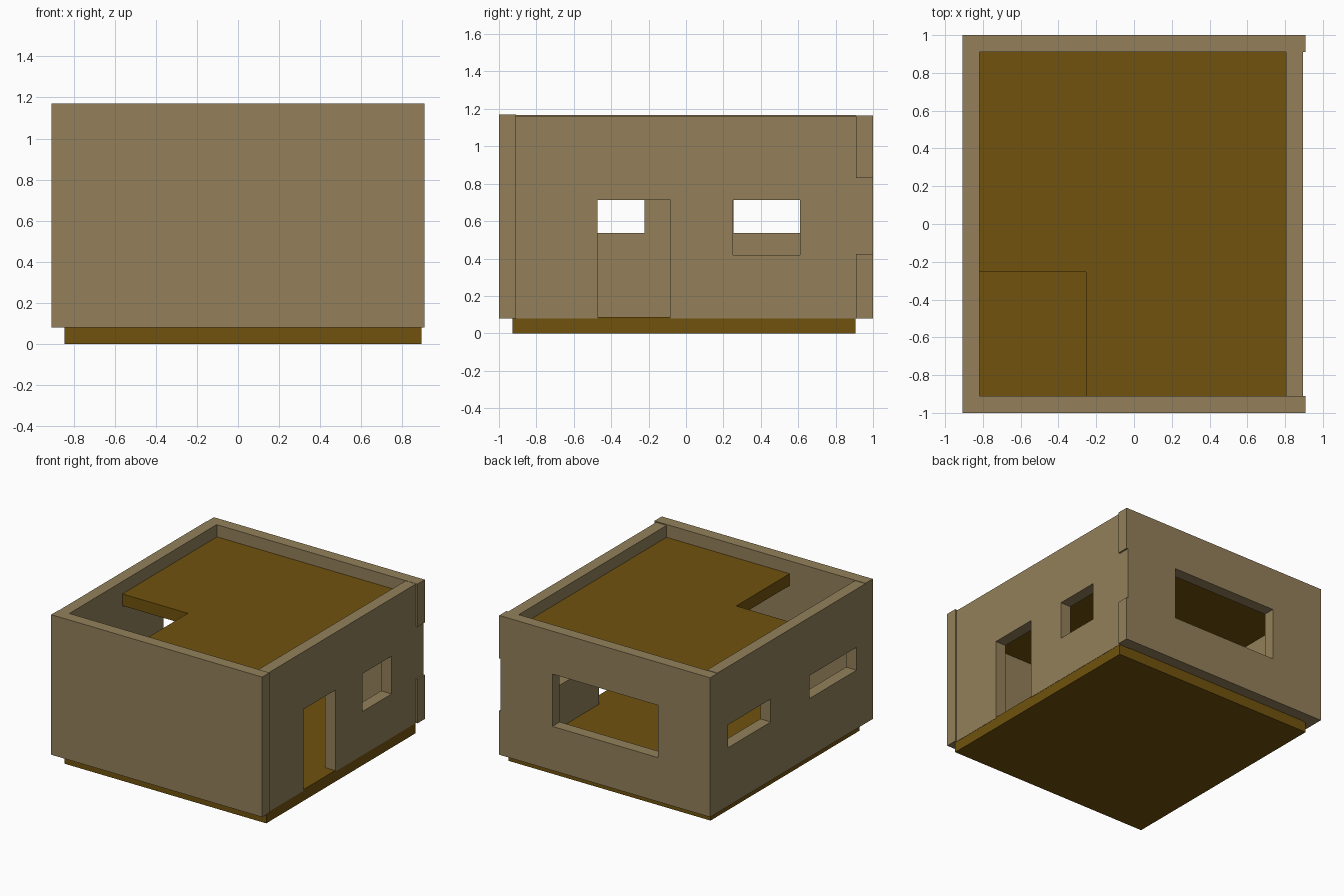
import bpy, bmesh
from mathutils import Vector

if "Cube" in bpy.data.objects:
    bpy.data.objects.remove(bpy.data.objects["Cube"])


def material(name, rgb):
    m = bpy.data.materials.new(name)
    m.diffuse_color = (*rgb, 1)
    m.use_nodes = True
    m.node_tree.nodes["Principled BSDF"].inputs["Base Color"].default_value = m.diffuse_color
    return m


WALL = material("tan_wall", (0.292, 0.216, 0.102))
FLOOR = material("brown_floor", (0.162, 0.084, 0.004))


def plate(name, axis, depth, u, v, openings, mat):
    """Flat plate spanning u by v, 'depth' along axis, with rectangular openings."""
    us = sorted({*u, *(c for o in openings for c in o[:2])})
    vs = sorted({*v, *(c for o in openings for c in o[2:])})

    def point(a, b):
        return {"x": (depth[0], a, b), "y": (a, depth[0], b), "z": (a, b, depth[0])}[axis]

    bm = bmesh.new()
    grid = {(a, b): bm.verts.new(point(a, b)) for a in us for b in vs}
    for a0, a1 in zip(us, us[1:]):
        for b0, b1 in zip(vs, vs[1:]):
            ca, cb = (a0 + a1) / 2, (b0 + b1) / 2
            if any(o[0] < ca < o[1] and o[2] < cb < o[3] for o in openings):
                continue
            bm.faces.new([grid[k] for k in ((a0, b0), (a1, b0), (a1, b1), (a0, b1))])
    bmesh.ops.delete(bm, geom=[p for p in bm.verts if not p.link_faces], context="VERTS")
    # Thicken the sheet along its axis
    shift = Vector([depth[1] - depth[0] if axis == c else 0 for c in "xyz"])
    geom = bmesh.ops.extrude_face_region(bm, geom=bm.faces[:], use_keep_orig=True)["geom"]
    bmesh.ops.translate(bm, vec=shift, verts=[g for g in geom if isinstance(g, bmesh.types.BMVert)])
    bmesh.ops.recalc_face_normals(bm, faces=bm.faces[:])
    me = bpy.data.meshes.new(name)
    bm.to_mesh(me)
    bm.free()
    me.materials.append(mat)
    ob = bpy.data.objects.new(name, me)
    bpy.context.collection.objects.link(ob)
    return ob


# Ground slab, and upper slab with a stairwell notch
plate("ground_floor", "z", (0, 0.088), (-0.845, 0.893), (-0.928, 0.905), [], FLOOR)
plate("upper_floor", "z", (0.978, 1.07), (-0.818, 0.805), (-0.91, 0.91),
      [(-0.818, -0.255, -0.91, -0.253)], FLOOR)

# Front wall is blank
plate("front_wall", "y", (-1, -0.91), (-0.908, 0.908), (0.08, 1.17), [], WALL)

# Back wall has a wide window; its right pier is set in slightly
plate("back_wall", "y", (0.91, 1), (-0.908, 0.908), (0.08, 1.164),
      [(-0.46, 0.45, 0.423, 0.83), (0.895, 0.908, 0.423, 0.83)], WALL)

# Left wall has two low windows
plate("left_wall", "x", (-0.908, -0.818), (-0.91, 0.91), (0.08, 1.167),
      [(-0.80, -0.223, 0.536, 0.714), (0.255, 0.78, 0.536, 0.714)], WALL)

# Right wall has a doorway and a window
plate("right_wall", "x", (0.805, 0.895), (-0.91, 0.91), (0.08, 1.162),
      [(-0.473, -0.082, 0.08, 0.714), (0.252, 0.61, 0.42, 0.714)], WALL)
